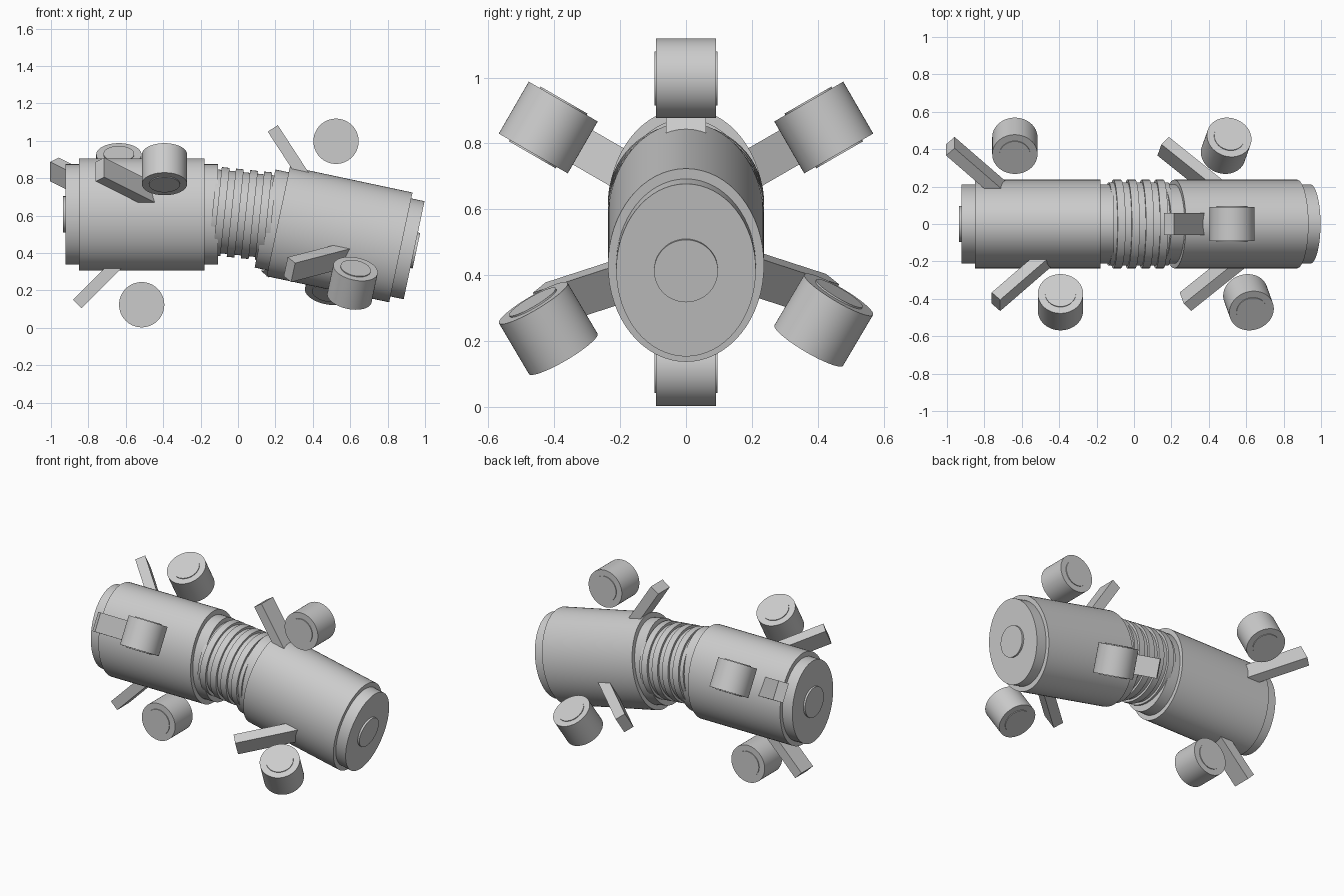
import bpy, bmesh
from math import radians
from mathutils import Matrix, Vector

if "Cube" in bpy.data.objects:
    bpy.data.objects.remove(bpy.data.objects["Cube"], do_unlink=True)

grey = bpy.data.materials.new("plain grey")
grey.use_nodes = True
grey.diffuse_color = (0.6, 0.6, 0.6, 1)
grey.node_tree.nodes["Principled BSDF"].inputs["Base Color"].default_value = (0.6, 0.6, 0.6, 1)


def move(x, y, z):
    return Matrix.Translation((x, y, z))


def turn(degrees, axis):
    return Matrix.Rotation(radians(degrees), 4, axis)


def finish(name, bm, matrix):
    mesh = bpy.data.meshes.new(name)
    bm.transform(matrix)
    bm.to_mesh(mesh)
    bm.free()
    mesh.materials.append(grey)
    obj = bpy.data.objects.new(name, mesh)
    bpy.context.collection.objects.link(obj)
    bpy.ops.object.select_all(action="DESELECT")
    obj.select_set(True)
    bpy.context.view_layer.objects.active = obj
    bpy.ops.object.shade_smooth_by_angle(angle=radians(30))


def cylinder(name, length, width_r, height_r, matrix):
    """Elliptical cylinder lying along the local x axis."""
    bm = bmesh.new()
    bmesh.ops.create_cone(bm, cap_ends=True, segments=64, radius1=1, radius2=1, depth=1)
    shape = Matrix.Diagonal((length, width_r, height_r, 1)) @ turn(90, "Y")
    finish(name, bm, matrix @ shape)


def box(name, size, matrix):
    bm = bmesh.new()
    bmesh.ops.create_cube(bm, size=1)
    finish(name, bm, matrix @ Matrix.Diagonal((*size, 1)))


def module(side, frame, outward, first_angle):
    """Body with end caps, a hub on the outer end, and three wheels with arms."""
    cylinder(side + "_body", 0.67, 0.237, 0.3, frame)
    cylinder(side + "_end_caps", 0.815, 0.212, 0.268, frame)
    cylinder(side + "_end_hub", 0.1, 0.097, 0.097, frame @ move(outward * 0.37, 0, 0))
    for i in range(3):
        spoke = frame @ turn(-(first_angle + 120 * i), "X")
        along = 0.122 * (i - 1)
        wheel = spoke @ move(along, 0, 0.483) @ turn(90, "Z")
        cylinder(f"{side}_wheel_{i + 1}", 0.182, 0.121, 0.121, wheel)
        cylinder(f"{side}_wheel_hub_{i + 1}", 0.192, 0.082, 0.082, wheel)
        arm = spoke @ move(along - 0.345, 0, 0.48) @ turn(-45, "Y") @ move(0, 0, -0.21)
        box(f"{side}_arm_{i + 1}", (0.064, 0.12, 0.42), arm)


# Two wheeled modules, the second one tilted down
module("rear", move(-0.515, 0, 0.607), -1, 60)
module("front", move(0.543, 0, 0.5) @ turn(12, "Y"), 1, 0)

# Flexible joint: core with four rings, tilted half as much
joint = move(0.023, 0, 0.61) @ turn(6, "Y")
cylinder("joint_core", 0.32, 0.222, 0.222, joint)
for i in range(4):
    cylinder(f"joint_ring_{i + 1}", 0.042, 0.237, 0.237, joint @ move(0.076 * (i - 1.5), 0, 0))
